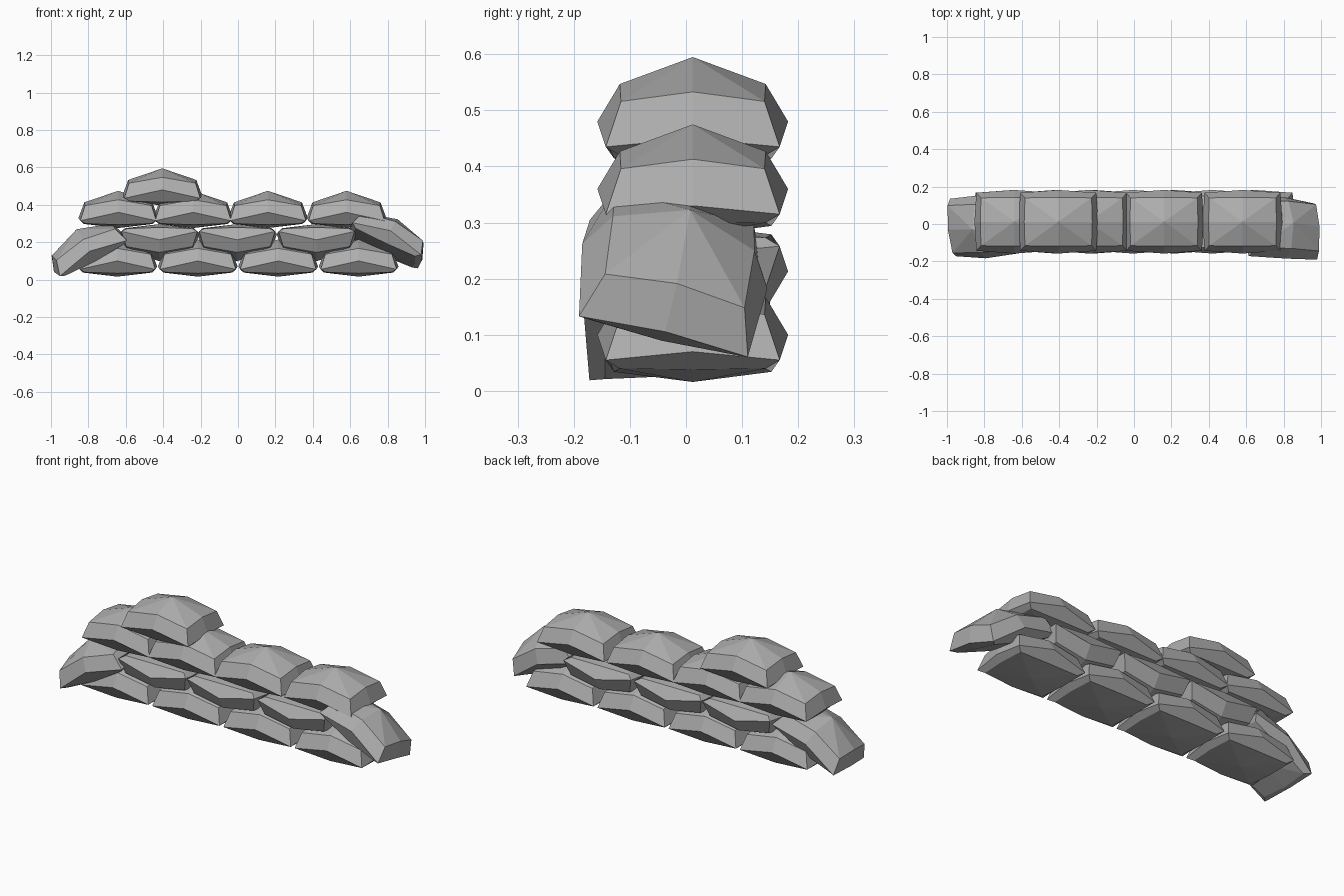
import bpy
import bmesh
from math import radians

cube = bpy.data.objects.get("Cube")
if cube:
    bpy.data.objects.remove(cube, do_unlink=True)

# One plain grey cloth colour
cloth = bpy.data.materials.new("grey_sackcloth")
cloth.use_nodes = True
colour = (0.42, 0.42, 0.42, 1)
cloth.diffuse_color = colour
cloth.node_tree.nodes["Principled BSDF"].inputs["Base Color"].default_value = colour


def ring(bm, end, side, corner):
    """Eight points round the bag from (x, z), (y, z) and (x, y, z)."""
    points = []
    for sx, sy in ((1, 0), (1, 1), (0, 1), (-1, 1), (-1, 0), (-1, -1), (0, -1), (1, -1)):
        if sx and sy:
            p = (sx * corner[0], sy * corner[1], corner[2])
        elif sx:
            p = (sx * end[0], 0, end[1])
        else:
            p = (0, sy * side[0], side[1])
        points.append(bm.verts.new(p))
    return points


def bag_mesh():
    """A stuffed bag whose ends droop below its middle."""
    bm = bmesh.new()
    top = bm.verts.new((0, 0, 0.115))
    upper = ring(bm, (0.182, 0.053), (0.13, 0.067), (0.178, 0.128, 0.036))
    middle = ring(bm, (0.213, -0.03), (0.17, 0), (0.203, 0.155, -0.045))
    lower = ring(bm, (0.185, -0.062), (0.14, -0.066), (0.175, 0.13, -0.06))
    bottom = bm.verts.new((0, 0, -0.084))
    for i in range(8):
        j = (i + 1) % 8
        bm.faces.new((top, upper[i], upper[j]))
        bm.faces.new((upper[i], middle[i], middle[j], upper[j]))
        bm.faces.new((middle[i], lower[i], lower[j], middle[j]))
        bm.faces.new((bottom, lower[j], lower[i]))
    bmesh.ops.recalc_face_normals(bm, faces=bm.faces)
    mesh = bpy.data.meshes.new("bag")
    bm.to_mesh(mesh)
    bm.free()
    mesh.materials.append(cloth)
    return mesh


mesh = bag_mesh()


def place(name, location, rotation=(0, 0, 0)):
    bag = bpy.data.objects.new(name, mesh)
    bag.location = location
    bag.rotation_euler = [radians(a) for a in rotation]
    bpy.context.collection.objects.link(bag)


# Stacked rows: name, height, roll, bag centres (second row lies upside down)
rows = (
    ("bottom_bag", 0.10, 0, (-0.645, -0.215, 0.215, 0.645)),
    ("second_row_bag", 0.213, 180, (-0.42, -0.005, 0.42)),
    ("third_row_bag", 0.36, 0, (-0.64, -0.24, 0.16, 0.58)),
    ("top_bag", 0.48, 0, (-0.405,)),
)
for name, z, roll, centres in rows:
    for n, x in enumerate(centres, 1):
        place(f"{name}_{n}", (x, 0.012, z), (roll, 0, 0))

# Slumped bags draped over both ends
place("right_end_bag", (-0.81, -0.015, 0.168), (6, -28, 3))
place("left_end_bag", (0.805, -0.02, 0.222), (-15, 25, -3))
